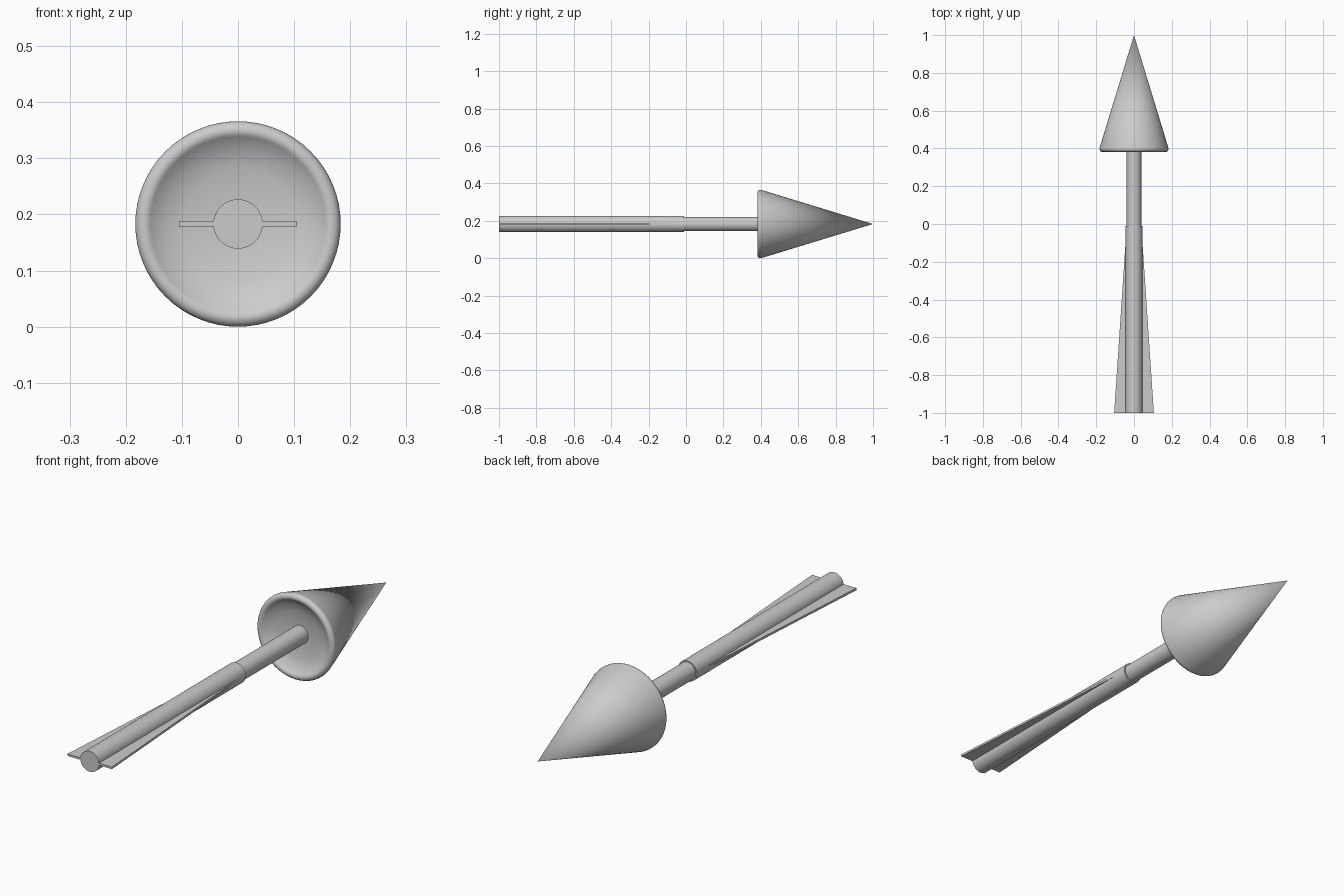
import bpy, bmesh, math

if "Cube" in bpy.data.objects:
    bpy.data.objects.remove(bpy.data.objects["Cube"])

CZ = 0.183   # height of the arrow's axis
SEG = 64


def finish(bm, name, angle=40):
    bmesh.ops.recalc_face_normals(bm, faces=bm.faces)
    me = bpy.data.meshes.new(name)
    bm.to_mesh(me)
    bm.free()
    ob = bpy.data.objects.new(name, me)
    bpy.context.collection.objects.link(ob)
    bpy.context.view_layer.objects.active = ob
    ob.select_set(True)
    bpy.ops.object.shade_smooth_by_angle(angle=math.radians(angle))
    ob.select_set(False)
    return ob


def lathe(name, profile):
    """Revolve (radius, y) points around the arrow's long axis."""
    bm = bmesh.new()
    verts = [bm.verts.new((r, y, CZ)) for r, y in profile]
    edges = [bm.edges.new(p) for p in zip(verts, verts[1:])]
    bmesh.ops.spin(bm, geom=verts + edges, cent=(0, 0, CZ), axis=(0, 1, 0),
                   angle=2 * math.pi, steps=SEG, use_duplicate=False)
    bmesh.ops.remove_doubles(bm, verts=bm.verts, dist=1e-5)
    return finish(bm, name)


# Head: cone with a rounded rim and a shallow dished back
rim = 0.016
rim_arc = [(0.167 + rim * math.cos(math.radians(a)),
            0.398 + rim * math.sin(math.radians(a))) for a in range(15, -136, -15)]
dish = [(0.135, 0.403), (0.10, 0.412), (0.06, 0.418), (0.0, 0.421)]
lathe("arrow_head", [(0, 1.0)] + rim_arc + dish)

# Shaft, and the thicker sleeve carrying the fins
lathe("shaft", [(0, -0.03), (0.0385, -0.03), (0.0385, 0.425), (0, 0.425)])
lathe("tail_sleeve", [(0, -1.0), (0.044, -1.0), (0.044, -0.01), (0, -0.01)])

# Fins: thin tapering plate on each side
for side, label in ((1, "right"), (-1, "left")):
    bm = bmesh.new()
    outline = [(0.02, -1.0), (0.105, -1.0), (0.039, -0.012), (0.02, -0.012)]
    face = bm.faces.new([bm.verts.new((side * x, y, CZ - 0.0045)) for x, y in outline])
    ext = bmesh.ops.extrude_face_region(bm, geom=[face])
    top = [v for v in ext["geom"] if isinstance(v, bmesh.types.BMVert)]
    bmesh.ops.translate(bm, verts=top, vec=(0, 0, 0.009))
    finish(bm, f"fin_{label}", 20)
